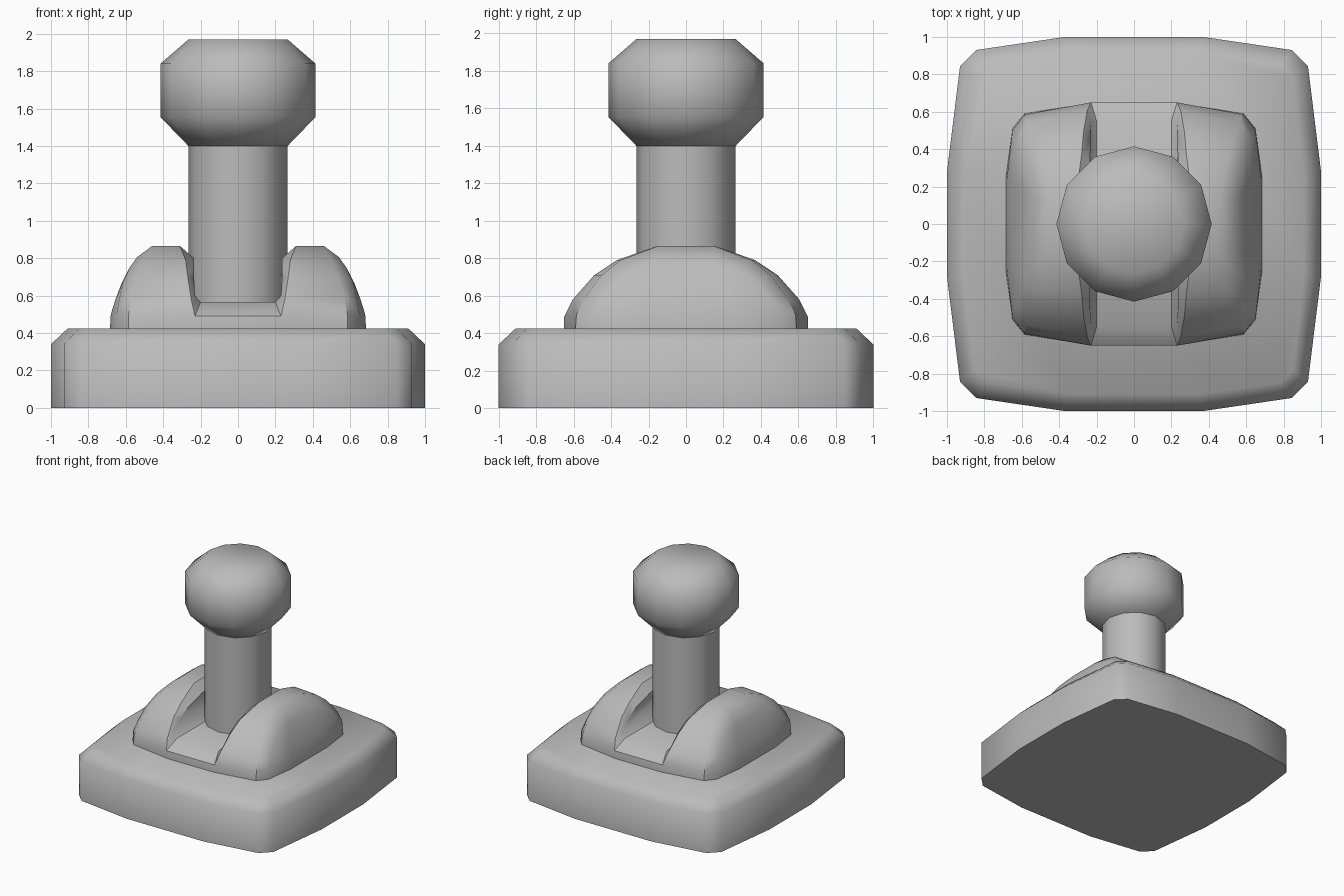
import bpy, bmesh, math

if "Cube" in bpy.data.objects:
    bpy.data.objects.remove(bpy.data.objects["Cube"])

grey = bpy.data.materials.new("plastic grey")
grey.diffuse_color = (0.5, 0.5, 0.5, 1)
grey.use_nodes = True
grey.node_tree.nodes["Principled BSDF"].inputs["Base Color"].default_value = grey.diffuse_color


def finish(name, bm, angle):
    """Turn a bmesh into a named, smooth shaded object."""
    bmesh.ops.remove_doubles(bm, verts=bm.verts, dist=0.0005)
    bmesh.ops.recalc_face_normals(bm, faces=bm.faces)
    mesh = bpy.data.meshes.new(name)
    bm.to_mesh(mesh)
    bm.free()
    mesh.materials.append(grey)
    ob = bpy.data.objects.new(name, mesh)
    bpy.context.collection.objects.link(ob)
    bpy.ops.object.select_all(action='DESELECT')
    ob.select_set(True)
    bpy.context.view_layer.objects.active = ob
    bpy.ops.object.shade_smooth_by_angle(angle=math.radians(angle))


def stack(name, rings, angle=50):
    """Loft closed rings of points and cap both ends."""
    bm = bmesh.new()
    loops = [[bm.verts.new(p) for p in r] for r in rings]
    for a, b in zip(loops, loops[1:]):
        for i in range(len(a)):
            j = (i + 1) % len(a)
            bm.faces.new((a[i], a[j], b[j], b[i]))
    bm.faces.new(loops[0])
    bm.faces.new(loops[-1])
    finish(name, bm, angle)


def circle(r, z, n=12):
    return [(r * math.cos(2 * math.pi * i / n), r * math.sin(2 * math.pi * i / n), z)
            for i in range(n)]


def pillow(quarter, z):
    """Bulging square outline from the points of one quadrant."""
    q = quarter
    pts = q + [(-x, y) for x, y in reversed(q)]
    pts += [(-x, -y) for x, y in q] + [(x, -y) for x, y in reversed(q)]
    return [(x, y, z) for x, y in pts]


# Base slab with a chamfered top rim
outer = [(1, .28), (.93, .845), (.845, .93), (.37, 1)]
inner = [(.91, .26), (.85, .78), (.78, .85), (.34, .91)]
stack("base", [pillow(outer, 0), pillow(outer, .34), pillow(inner, .425)])

# Shaft and knob
stack("shaft", [circle(.265, .55), circle(.265, 1.41)])
stack("knob", [circle(.265, 1.4), circle(.415, 1.555), circle(.415, 1.84), circle(.265, 1.97)])

# Slotted housing: arched half sections, from the outer side in to the slot
bulge = [(.685, .25, .42), (.68, .24, .5), (.655, .22, .58), (.625, .19, .66),
         (.585, .16, .74), (.54, .14, .805)]
side = [(.65, .51, .42), (.65, .5, .5), (.635, .45, .58), (.615, .38, .67),
        (.58, .28, .75), (.54, .14, .805)]
rim = [(.585, .59, .42), (.585, .585, .5), (.57, .54, .59), (.53, .45, .71),
       (.5, .35, .79), (.46, .15, .865)]
crest = [(.22, .65, .42), (.23, .65, .49), (.25, .605, .58), (.27, .49, .71),
         (.28, .37, .79), (.31, .155, .865)]
slot = [(.2, .55, .565), (.2, .55, .565), (.23, .54, .6), (.235, .45, .69),
        (.235, .34, .75), (.235, .15, .8)]

bm = bmesh.new()


def face(points):
    unique = list(dict.fromkeys(points))
    if len(unique) > 2:
        bm.faces.new([bm.verts.new(p) for p in unique])


def arch(half, sx):
    """Full arch, front to back, on one side of the slot."""
    return ([(sx * x, -y, z) for x, y, z in half]
            + [(sx * x, y, z) for x, y, z in reversed(half)])


for sx in (1, -1):
    arches = [arch(h, sx) for h in (bulge, side, rim, crest, slot)]
    for k, (a, b) in enumerate(zip(arches, arches[1:])):
        for i in range(11):
            if k == 3 and i in (0, 10):
                continue
            face((a[i], a[i + 1], b[i + 1], b[i]))
    # Middle of the side, slot wall and its foot
    for i in range(5):
        face((arches[0][i], arches[0][i + 1], arches[0][10 - i], arches[0][11 - i]))
    s = arches[4]
    face(s[2:10])
    face((s[1], s[2], s[9], s[10]))

# Faces that join the halves: front and back walls, lips, slot floor and underside
right, left = arch(crest, 1), arch(crest, -1)
r_slot, l_slot = arch(slot, 1), arch(slot, -1)
for a, b in ((0, 1), (11, 10)):
    face((right[a], left[a], left[b], right[b]))
    face((right[b], left[b], l_slot[b], r_slot[b]))
face((r_slot[1], l_slot[1], l_slot[10], r_slot[10]))
foot = []
for half in (crest, rim, side, bulge):
    foot.append(half[0][:2])
face(pillow(foot[::-1], .42))
finish("housing", bm, 40)
